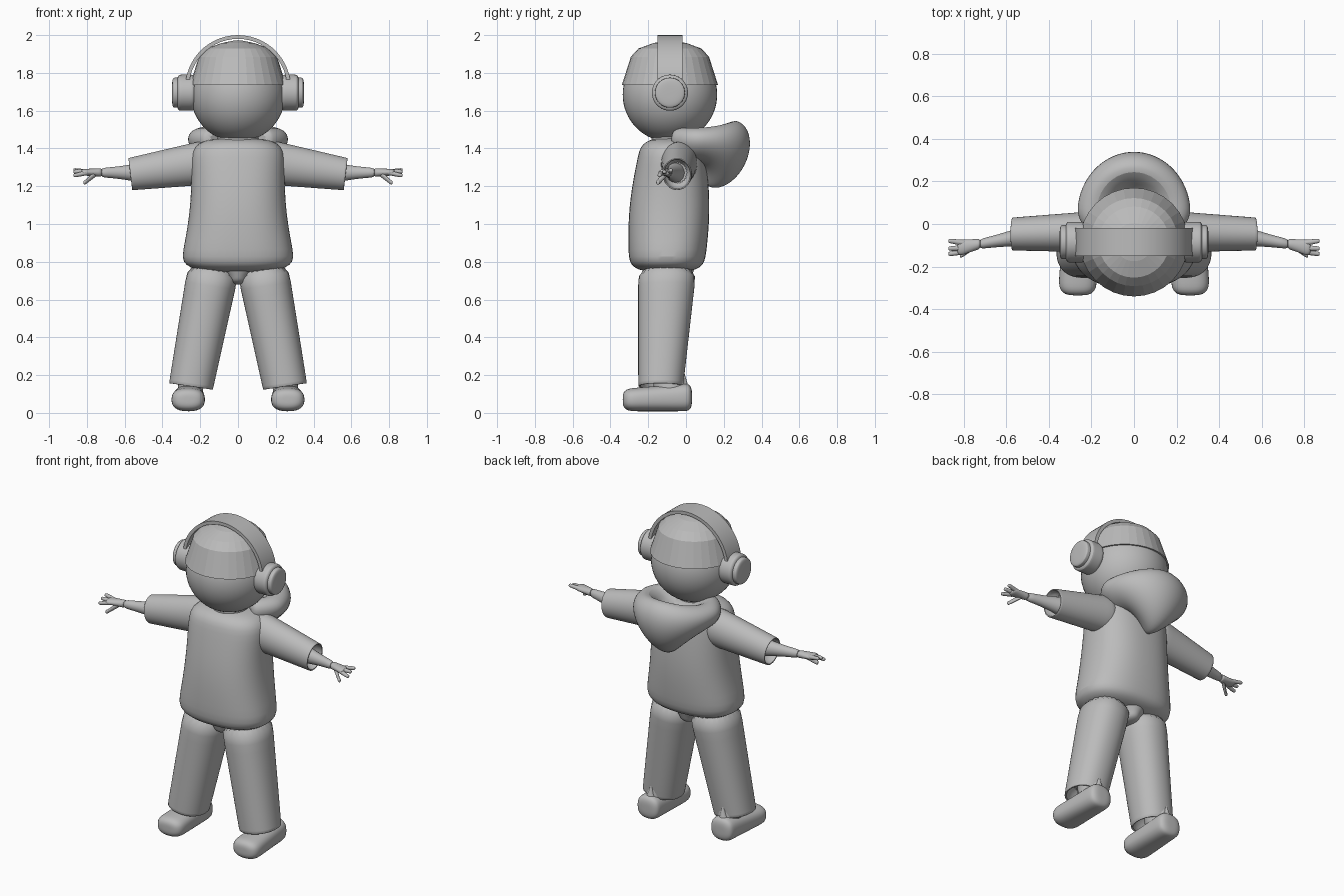
import bpy, bmesh
from math import sin, cos, pi, radians
from mathutils import Vector

cube = bpy.data.objects.get("Cube")
if cube:
    bpy.data.objects.remove(cube)

grey = bpy.data.materials.new("plain grey")
grey.diffuse_color = (0.5, 0.5, 0.5, 1)
grey.use_nodes = True
grey.node_tree.nodes["Principled BSDF"].inputs["Base Color"].default_value = grey.diffuse_color


def loft(name, rings, subdivide=True, smooth=True, mirror=False):
    """Skin a list of equal rings of points and close both ends."""
    bm = bmesh.new()
    loops = [[bm.verts.new(point) for point in ring] for ring in rings]
    for lower, upper in zip(loops, loops[1:]):
        for i in range(len(lower)):
            bm.faces.new((lower[i - 1], lower[i], upper[i], upper[i - 1]))
    bm.faces.new(loops[0])
    bm.faces.new(loops[-1])
    bmesh.ops.recalc_face_normals(bm, faces=bm.faces)
    mesh = bpy.data.meshes.new(name)
    bm.to_mesh(mesh)
    bm.free()
    mesh.materials.append(grey)
    part = bpy.data.objects.new(name, mesh)
    bpy.context.collection.objects.link(part)
    if subdivide:
        modifier = part.modifiers.new("Smooth", "SUBSURF")
        modifier.levels = modifier.render_levels = 1
    if mirror:
        part.modifiers.new("Mirror", "MIRROR")
    if smooth:
        bpy.ops.object.select_all(action="DESELECT")
        part.select_set(True)
        bpy.context.view_layer.objects.active = part
        bpy.ops.object.shade_smooth_by_angle(angle=radians(40))
    return part


def rounded(value, squareness):
    """Bend a sine or cosine so that a circle becomes a soft square."""
    size = abs(value) ** (2 / squareness)
    return size if value > 0 else -size


def tube(name, axis, start, end, radii, end_radii=None, bulge=(0, 0), domes=(0, 0),
         fullness=0.5, steps=6, sides=24, squareness=2, tilt=(0, 0), cuff=False, **look):
    """Tapered limb with optional domed ends or a hollow cuff at its end."""
    along = "XYZ".index(axis)
    across = [i for i in range(3) if i != along]
    start, end = Vector(start), Vector(end)
    radii = Vector(radii)
    end_radii = Vector(end_radii) if end_radii else radii
    rings = []

    def add_ring(centre, size):
        ring = []
        for i in range(sides):
            turn = 2 * pi * i / sides
            a = size[0] * rounded(cos(turn), squareness)
            b = size[1] * rounded(sin(turn), squareness)
            point = centre.copy()
            point[across[0]] += a
            point[across[1]] += b
            point[along] += tilt[0] * a + tilt[1] * b
            ring.append(point)
        rings.append(ring)

    def add_dome(centre, size, depth, angles):
        for angle in map(radians, angles):
            tip = centre.copy()
            tip[along] += depth * sin(angle)
            add_ring(tip, size * cos(angle) ** fullness)

    angles = (30, 55, 75, 87)
    if domes[0]:
        add_dome(start, radii, -domes[0], reversed(angles))
    for i in range(steps + 1):
        t = i / steps
        add_ring(start.lerp(end, t), radii.lerp(end_radii, t) + Vector(bulge) * sin(pi * t))
    if domes[1]:
        add_dome(end, end_radii, domes[1], angles)
    if cuff:
        # Doubled lip, then a return inside the sleeve or leg
        add_ring(end, end_radii * 0.99)
        add_ring(end, end_radii * 0.9)
        add_ring(end.lerp(start, 0.02), end_radii * 0.89)
        add_ring(end.lerp(start, 0.15), end_radii * 0.8)
    return loft(name, rings, **look)


# Head, neck and faceted cap
MID = -0.085
bpy.ops.mesh.primitive_uv_sphere_add(segments=48, ring_count=32, radius=0.25, location=(0, MID, 1.685))
head = bpy.context.object
head.name = "head"
head.data.materials.append(grey)
bpy.ops.object.shade_smooth()
tube("neck", "Z", (0, MID, 1.35), (0, MID, 1.5), (0.11, 0.1))
tube("cap", "Z", (0, MID, 1.735), (0, MID, 1.885), (0.255, 0.255), (0.207, 0.207),
     domes=(0, 0.088), fullness=1.5, steps=1, sides=32, subdivide=False, smooth=False)

# Headphones
band = []
for i in range(25):
    angle = radians(8 + 164 * i / 24)
    corners = ((0.26, -1), (0.26, 1), (0.28, 1), (0.28, -1))
    band.append([(r * cos(angle), MID + side * 0.066, 1.72 + r * sin(angle)) for r, side in corners])
loft("headband", band, subdivide=False)
tube("ear_cup", "X", (0.24, MID, 1.695), (0.31, MID, 1.695), (0.096, 0.096),
     domes=(0.02, 0.015), sides=32, mirror=True)
tube("ear_plate", "X", (0.3, MID, 1.695), (0.34, MID, 1.695), (0.08, 0.08),
     domes=(0, 0.01), sides=32, mirror=True)

# Sweater
tube("sweater_body", "Z", (0, -0.1, 0.82), (0, -0.075, 1.36), (0.3, 0.205), (0.25, 0.18),
     bulge=(-0.02, 0.02), domes=(0.075, 0.095), sides=32, squareness=2.4)
tube("sleeve", "X", (0.14, -0.035, 1.33), (0.57, -0.047, 1.264), (0.1, 0.12), (0.078, 0.086),
     tilt=(0, 0.12), cuff=True, mirror=True)

# Arms, hands and fingers
tube("forearm", "X", (0.48, -0.05, 1.272), (0.73, -0.095, 1.272), (0.055, 0.06), (0.023, 0.024),
     bulge=(-0.005, -0.005), mirror=True)
tube("palm", "X", (0.72, -0.093, 1.272), (0.81, -0.11, 1.274), (0.023, 0.023), (0.037, 0.018),
     domes=(0, 0.02), mirror=True)
fingers = {"front_finger": (-0.14, 1.258), "middle_finger": (-0.115, 1.277), "back_finger": (-0.08, 1.285)}
for name, (y, z) in fingers.items():
    tube(name, "X", (0.79, y * 0.6 - 0.043, 1.274), (0.86, y, z), (0.016, 0.015), (0.011, 0.011),
         domes=(0, 0.012), sides=12, mirror=True)
tube("thumb", "X", (0.75, -0.105, 1.27), (0.81, -0.148, 1.22), (0.015, 0.018), (0.011, 0.013),
     domes=(0, 0.008), sides=12, mirror=True)

# Trousers
tube("trouser_leg", "Z", (0.127, -0.098, 0.78), (0.249, -0.134, 0.14), (0.137, 0.157), (0.117, 0.12),
     squareness=2.2, tilt=(0.15, 0), cuff=True, mirror=True)
tube("trouser_seat", "Z", (0, -0.09, 0.72), (0, -0.09, 0.8), (0.07, 0.12), (0.15, 0.15),
     domes=(0.04, 0))

# Shoes, ankles and heel tabs
tube("shoe", "Y", (0.264, -0.28, 0.07), (0.257, 0, 0.082), (0.09, 0.062), (0.077, 0.074),
     domes=(0.055, 0.032), squareness=2.5, mirror=True)
tube("ankle", "Z", (0.255, -0.08, 0.09), (0.24, -0.1, 0.24), (0.068, 0.085), mirror=True)
tube("heel_tab", "Z", (0.255, -0.01, 0.1), (0.25, -0.02, 0.21), (0.06, 0.035), (0.01, 0.012),
     bulge=(-0.012, 0), domes=(0, 0.01), mirror=True)

# Hood hanging behind the neck: a dented, leaning oval swept from shoulder to shoulder
hood = []
for i in range(27):
    sweep = radians(10 * i - 130)
    side = sin(sweep) ** 2 if cos(sweep) > 0 else 1
    fade = 1 + 0.35 * min(0, pi / 2 - abs(sweep))
    ring = []
    for j in range(20):
        turn = 2 * pi * j / 20
        dent = 1 - 0.8 * max(0, sin(turn)) * max(0, -cos(turn))
        reach = fade * (0.15 + dent * (0.135 * cos(turn) + 0.045 * sin(turn)))
        rise = dent * sin(turn)
        ring.append((0.92 * reach * sin(sweep), 0.05 + reach * cos(sweep),
                     1.37 + 0.05 * side + rise * (0.182 - 0.09 * side)))
    hood.append(ring)
loft("hood", hood)
